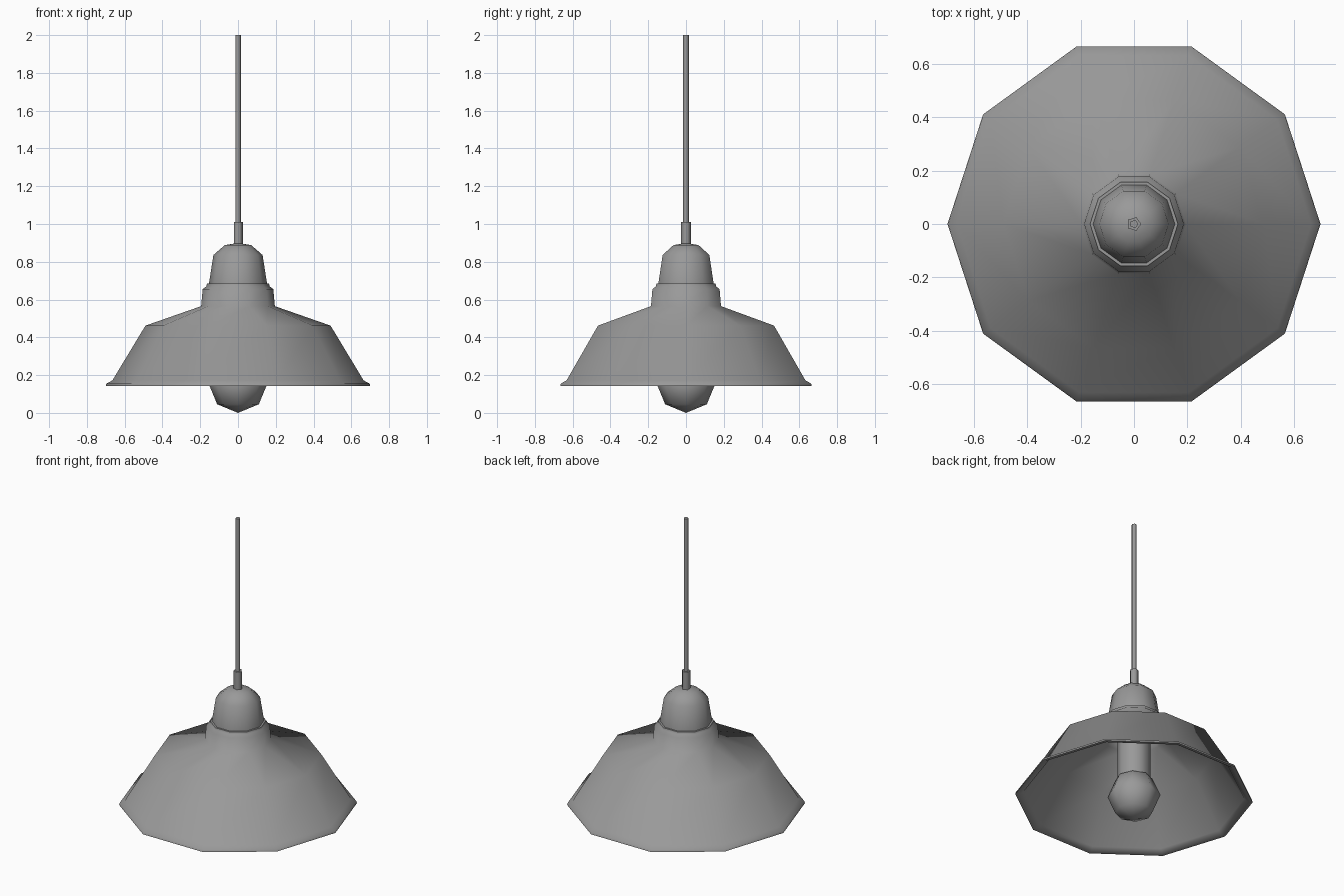
import bpy, bmesh, math

cube = bpy.data.objects.get("Cube")
if cube:
    bpy.data.objects.remove(cube, do_unlink=True)

# One plain grey for the whole lamp
grey = bpy.data.materials.new("lamp_grey")
grey.use_nodes = True
grey.diffuse_color = (0.32, 0.32, 0.32, 1)
grey.node_tree.nodes["Principled BSDF"].inputs["Base Color"].default_value = (0.32, 0.32, 0.32, 1)


def lathe(name, profile, sides):
    """Turn a (radius, height) profile around z; radius 0 makes a pole."""
    bm = bmesh.new()
    rings = []
    for r, z in profile:
        count = sides if r > 0 else 1
        rings.append([bm.verts.new((r * math.cos(math.tau * i / sides),
                                    r * math.sin(math.tau * i / sides), z))
                      for i in range(count)])
    for a, b in zip(rings, rings[1:]):
        for i in range(sides):
            j = (i + 1) % sides
            corners = [a[i % len(a)], a[j % len(a)], b[j % len(b)], b[i % len(b)]]
            bm.faces.new(list(dict.fromkeys(corners)))
    bmesh.ops.recalc_face_normals(bm, faces=bm.faces)
    mesh = bpy.data.meshes.new(name)
    bm.to_mesh(mesh)
    bm.free()
    mesh.materials.append(grey)
    obj = bpy.data.objects.new(name, mesh)
    bpy.context.collection.objects.link(obj)
    bpy.ops.object.select_all(action='DESELECT')
    obj.select_set(True)
    bpy.context.view_layer.objects.active = obj
    bpy.ops.object.shade_smooth_by_angle(angle=math.radians(75))
    return obj


# Thin ten-sided shade: inner skin, rolled rim, outer skin and stepped neck
lathe("shade", [
    (0, 0.64), (0.17, 0.64), (0.18, 0.553), (0.478, 0.45), (0.65, 0.163), (0.68, 0.142),
    (0.7, 0.142), (0.697, 0.155), (0.665, 0.172), (0.49, 0.462), (0.195, 0.565),
    (0.187, 0.655), (0.167, 0.67), (0.165, 0.684), (0, 0.684)], 10)

# Domed cap above the neck
lathe("cap", [(0, 0.67), (0.155, 0.67), (0.153, 0.69), (0.13, 0.836),
              (0.07, 0.888), (0, 0.9)], 10)

# Cord and its sleeve
lathe("cord_sleeve", [(0, 0.88), (0.027, 0.88), (0.027, 1.01), (0, 1.01)], 5)
lathe("cord", [(0, 0.98), (0.016, 0.98), (0.016, 2), (0, 2)], 5)

# Bulb and socket under the shade
lathe("socket", [(0, 0.26), (0.098, 0.26), (0.098, 0.645), (0, 0.645)], 10)
radius = 0.156
lathe("bulb", [(0 if k in (0, 4) else radius * math.sin(math.pi * k / 4),
                radius - radius * math.cos(math.pi * k / 4)) for k in range(5)], 8)
